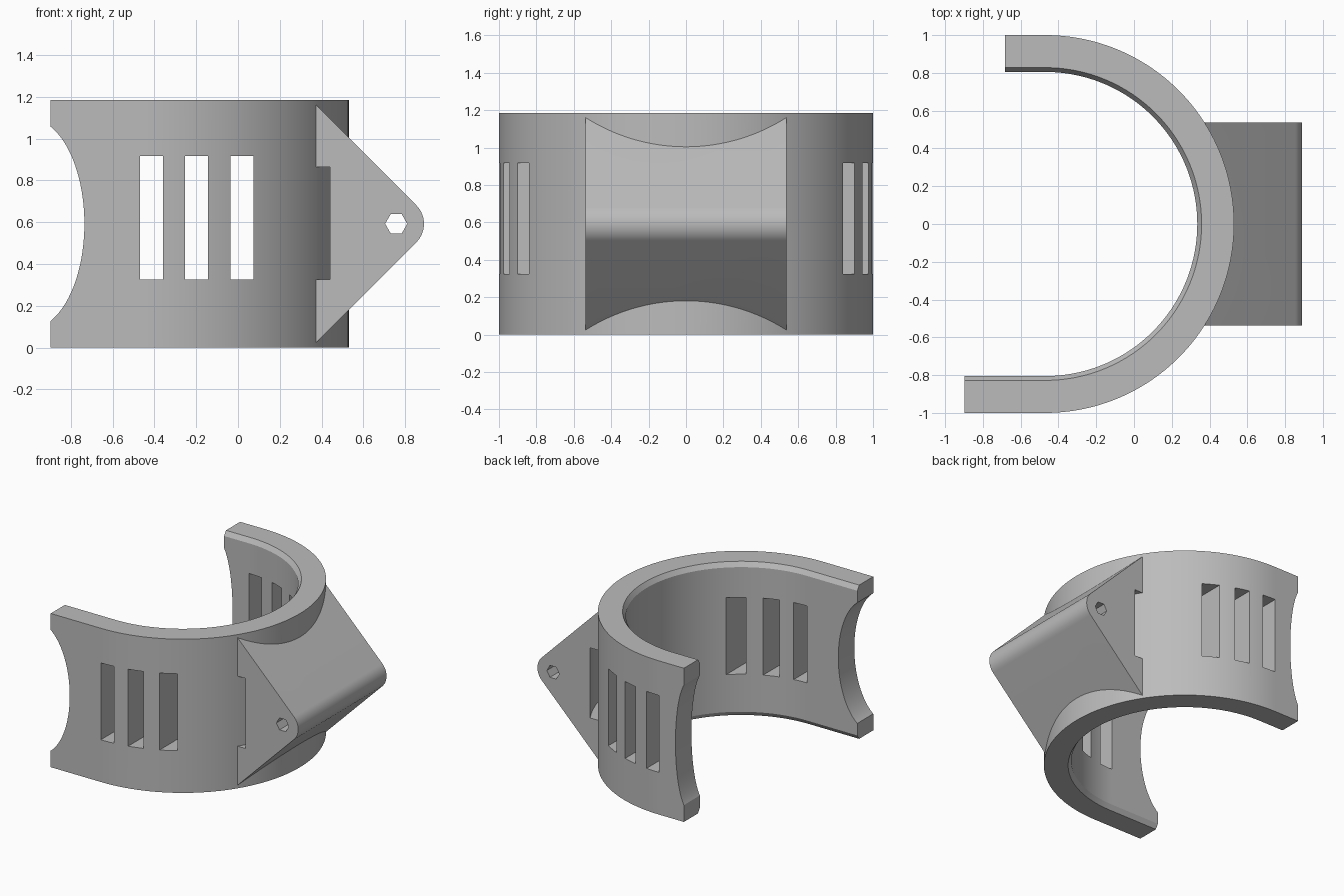
import bpy, bmesh, math
from mathutils import Matrix

if "Cube" in bpy.data.objects:
    bpy.data.objects.remove(bpy.data.objects["Cube"], do_unlink=True)

grey = bpy.data.materials.new("plain grey")
grey.use_nodes = True
grey.diffuse_color = (0.5, 0.5, 0.5, 1)
grey.node_tree.nodes["Principled BSDF"].inputs["Base Color"].default_value = (0.5, 0.5, 0.5, 1)

HEIGHT = 1.185
MID = HEIGHT / 2
CENTRE_X = -0.47
OUTER, INNER, RIM = 1.0, 0.805, 0.828
SLOT_LOW = 0.325


def make_object(name, bm):
    bmesh.ops.recalc_face_normals(bm, faces=bm.faces)
    mesh = bpy.data.meshes.new(name)
    bm.to_mesh(mesh)
    bm.free()
    mesh.materials.append(grey)
    obj = bpy.data.objects.new(name, mesh)
    bpy.context.collection.objects.link(obj)
    return obj


def prism_y(name, points, y0, y1):
    """Extrude an (x, z) outline along y."""
    bm = bmesh.new()
    face = bm.faces.new([bm.verts.new((x, y0, z)) for x, z in points])
    ext = bmesh.ops.extrude_face_region(bm, geom=[face])
    verts = [v for v in ext["geom"] if isinstance(v, bmesh.types.BMVert)]
    bmesh.ops.translate(bm, verts=verts, vec=(0, y1 - y0, 0))
    return make_object(name, bm)


def ellipse(cx, cz, a, b, n):
    return [(cx + a * math.cos(math.tau * i / n), cz + b * math.sin(math.tau * i / n))
            for i in range(n)]


def boolean(target, tool, operation="DIFFERENCE"):
    mod = target.modifiers.new(tool.name, "BOOLEAN")
    mod.operation = operation
    mod.solver = "EXACT"
    mod.object = tool
    bpy.context.view_layer.objects.active = target
    bpy.ops.object.modifier_apply(modifier=mod.name)
    bpy.data.objects.remove(tool, do_unlink=True)


# Open cuff: chamfered wall section swept along a J-shaped path
stations = [(-0.897, -math.pi / 2)]
stations += [(CENTRE_X, -math.pi / 2 + math.pi * i / 96) for i in range(97)]
stations += [(-0.682, math.pi / 2)]
section = [(OUTER, 0), (OUTER, HEIGHT), (RIM, HEIGHT),
           (INNER, HEIGHT - 0.035), (INNER, 0.035), (RIM, 0)]
bm = bmesh.new()
rings = [[bm.verts.new((x + r * math.cos(a), r * math.sin(a), z)) for r, z in section]
         for x, a in stations]
for lower, upper in zip(rings, rings[1:]):
    for i in range(len(section)):
        j = (i + 1) % len(section)
        bm.faces.new((lower[i], lower[j], upper[j], upper[i]))
bm.faces.new(rings[0])
bm.faces.new(rings[-1])
cuff = make_object("cuff", bm)

# Ventilation slots through both sides
for left in (-0.47, -0.253, -0.037):
    right = left + 0.11
    slot = [(left, SLOT_LOW), (right, SLOT_LOW), (right, 0.918), (left, 0.918)]
    boolean(cuff, prism_y("slot_cutter", slot, -1.2, 1.2))

# Scooped arm ends
boolean(cuff, prism_y("front_scoop", ellipse(-1.0, MID, 0.265, 0.505, 96), -1.2, -0.6))
boolean(cuff, prism_y("back_scoop", ellipse(-0.73, MID, 0.12, 0.505, 96), 0.6, 1.2))

# Triangular bracket with a rounded nose
nose_x, nose_r, base_x = 0.765, 0.125, 0.373
outline = [(nose_x + nose_r * math.cos(a), MID + nose_r * math.sin(a))
           for a in (math.radians(-45 + 90 * i / 16) for i in range(17))]
half = nose_r * math.sqrt(2) + nose_x - base_x
outline += [(base_x, MID + half), (base_x, MID - half)]
bracket = prism_y("bracket", outline, -0.538, 0.538)
boolean(bracket, prism_y("pin_hole", ellipse(0.757, MID, 0.053, 0.053, 6), -1, 1))

# Curved strap channel between bracket and cuff
bm = bmesh.new()
bmesh.ops.create_cone(bm, cap_ends=True, segments=192, radius1=1.058, radius2=1.058,
                      depth=0.54, matrix=Matrix.Translation((CENTRE_X, 0, SLOT_LOW + 0.27)))
boolean(bracket, make_object("strap_channel", bm))

boolean(cuff, bracket, "UNION")

bpy.ops.object.select_all(action="DESELECT")
cuff.select_set(True)
bpy.context.view_layer.objects.active = cuff
bpy.ops.object.shade_smooth_by_angle(angle=math.radians(25))
